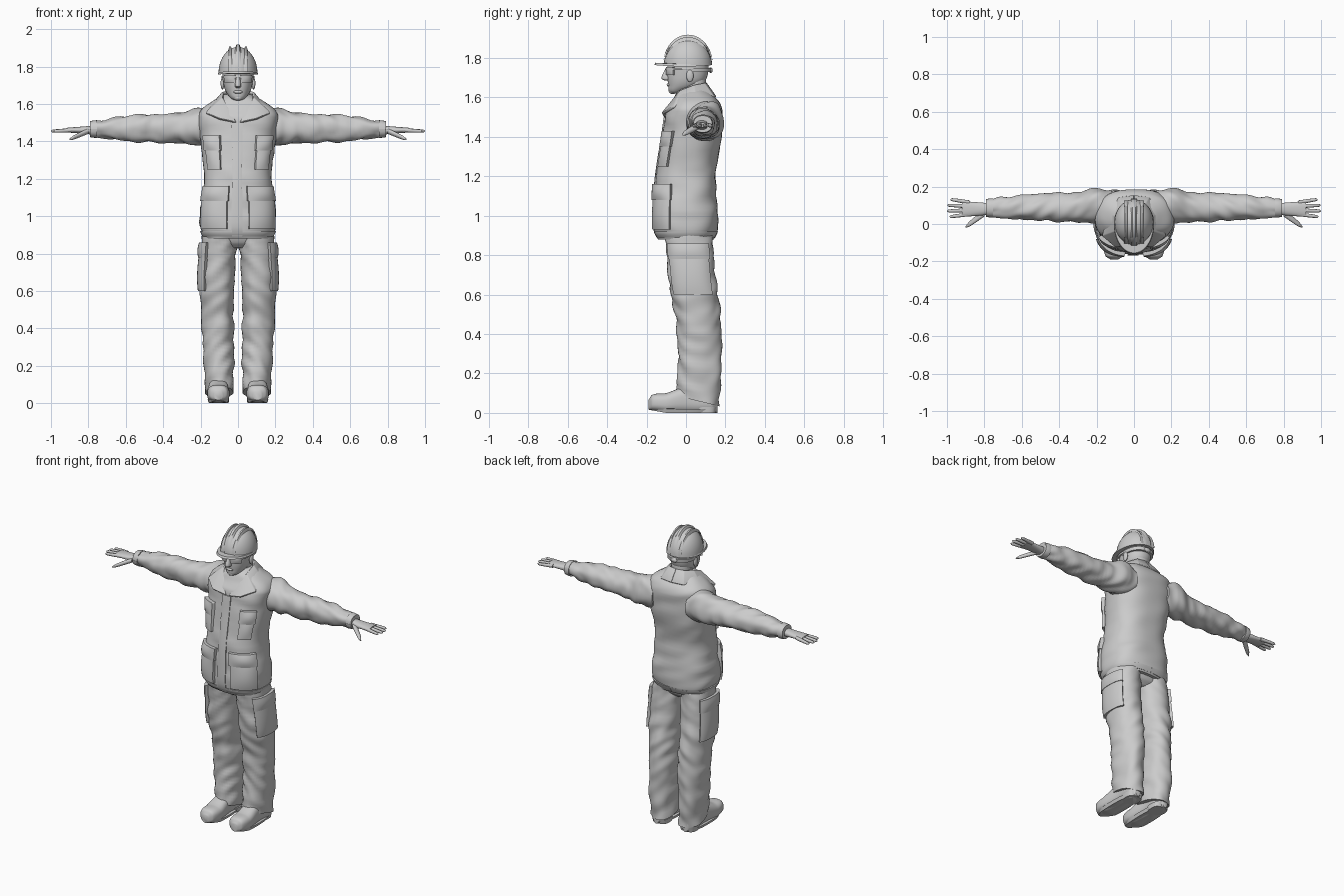
import bpy, bmesh, math
from mathutils import Vector, noise

if "Cube" in bpy.data.objects:
    bpy.data.objects.remove(bpy.data.objects["Cube"], do_unlink=True)

shade = (.6, .6, .6, 1)
grey = bpy.data.materials.new("plain_grey")
grey.use_nodes = True
grey.diffuse_color = shade
grey.node_tree.nodes["Principled BSDF"].inputs["Base Color"].default_value = shade


def finish(name, bm, mirror=False):
    bmesh.ops.recalc_face_normals(bm, faces=bm.faces)
    mesh = bpy.data.meshes.new(name)
    bm.to_mesh(mesh)
    bm.free()
    obj = bpy.data.objects.new(name, mesh)
    bpy.context.collection.objects.link(obj)
    mesh.materials.append(grey)
    bpy.ops.object.select_all(action='DESELECT')
    obj.select_set(True)
    bpy.context.view_layer.objects.active = obj
    bpy.ops.object.shade_smooth_by_angle(angle=math.radians(50))
    if mirror:
        obj.modifiers.new("Mirror", 'MIRROR').use_mirror_merge = False
    return obj


def bridge(bm, loops, closed=False):
    """Fill quads between neighbouring rows of vertices."""
    for low, high in zip(loops, loops[1:]):
        for k in range(len(low) - (not closed)):
            j = (k + 1) % len(low)
            bm.faces.new((low[k], low[j], high[j], high[k]))


def section(rings, t):
    """Hermite-smoothed centre and radii of the cross-section at position t."""
    i = 0
    while i < len(rings) - 2 and t > rings[i + 1][0]:
        i += 1
    before, here, there, after = (Vector(rings[min(max(i + k, 0), len(rings) - 1)])
                                  for k in (-1, 0, 1, 2))
    span = there[0] - here[0]
    u = (t - here[0]) / span
    leave = (there - before) * span / (there[0] - before[0])
    arrive = (after - here) * span / (after[0] - here[0])
    blend = u * u * (3 - 2 * u)
    return (here * (1 - blend) + there * blend
            + leave * u * (1 - u) ** 2 - arrive * u * u * (1 - u))[1:]


def point(rings, axis, t, angle, power, grow=0, wrinkle=0):
    a, b, radius_a, radius_b = section(rings, t)
    c, s = math.cos(angle), math.sin(angle)
    if wrinkle:
        grow += wrinkle * noise.noise(Vector((c, s, t * 16 + c)))
    u = a + (radius_a + grow) * math.copysign(abs(c) ** (2 / power), c)
    v = b + (radius_b + grow) * math.copysign(abs(s) ** (2 / power), s)
    return {'x': (t, u, v), 'y': (u, t, v), 'z': (u, v, t)}[axis]


def loft(name, rings, axis='z', sides=40, steps=6, power=2.2, wrinkle=0, mirror=False, bend=None):
    """Skin a body through rings of (position, two centres, two radii)."""
    bm = bmesh.new()
    places = [p[0] + (q[0] - p[0]) * k / steps for p, q in zip(rings, rings[1:]) for k in range(steps)]
    loops = [[bm.verts.new(point(rings, axis, t, math.tau * k / sides, power, 0, wrinkle))
              for k in range(sides)] for t in places + [rings[-1][0]]]
    bridge(bm, loops, True)
    bm.faces.new(loops[0])
    bm.faces.new(loops[-1])
    if bend:
        for v in bm.verts:
            bend(v.co)
    return finish(name, bm, mirror)


def panel(name, rings, start, end, turn, sweep, depth, axis='z', power=2.5, mirror=False, cells=12):
    """Padded patch that follows a lofted body, centred on an angle in degrees."""
    bm = bmesh.new()
    edge = [0, .001] + [k / cells for k in range(1, cells)] + [.999, 1]
    rows = []
    for u in edge:
        rows.append([])
        for v in edge:
            rim = u in (0, 1) or v in (0, 1)
            puff = depth * (.7 + .3 * math.sin(math.pi * u) * math.sin(math.pi * v))
            angle = math.radians(turn + sweep * (v - .5))
            rows[-1].append(bm.verts.new(point(rings, axis, start + (end - start) * u,
                                               angle, power, -.01 if rim else puff)))
    bridge(bm, rows)
    return finish(name, bm, mirror)


def ball(name, centre, radii, mirror=False, half=False):
    bm = bmesh.new()
    bmesh.ops.create_uvsphere(bm, u_segments=40, v_segments=20, radius=1)
    if half:
        bmesh.ops.bisect_plane(bm, geom=bm.verts[:] + bm.edges[:] + bm.faces[:], plane_co=(0, 0, 0),
                               plane_no=(0, 0, 1), clear_inner=True)
    bmesh.ops.scale(bm, vec=radii, verts=bm.verts)
    bmesh.ops.translate(bm, vec=centre, verts=bm.verts)
    return finish(name, bm, mirror)


def upright(*rows):
    """Rings on the middle plane from (height, depth position, half width, half depth)."""
    return [(z, 0, y, width, depth) for z, y, width, depth in rows]


def footing(*rows):
    """Rings that rest on the ground from (position, half width, height)."""
    return [(y, .105, tall / 2, wide, tall / 2) for y, wide, tall in rows]


# Jacket body with hem, placket and pockets
jacket = upright((.88, 0, .18, .14), (.93, 0, .2, .16), (1.05, 0, .2, .16), (1.2, 0, .18, .15),
                 (1.4, .03, .2, .15), (1.53, .04, .21, .14), (1.58, .05, .19, .12),
                 (1.62, .04, .13, .09), (1.65, .04, .07, .06))
loft("jacket_body", jacket, sides=56, power=2.5, wrinkle=.01)
panel("jacket_hem", jacket, .89, .92, -90, 360, .006, cells=48)
panel("front_placket", jacket, .89, 1.5, -91, 10, .008, cells=24)
for part, low, high, turn, sweep, depth in (("lower_pocket", .93, 1.1, -51, 54, .02),
                                            ("chest_pocket", 1.25, 1.37, -51, 30, .018)):
    panel(part, jacket, low, high, turn, sweep, depth, mirror=True)
    panel(part + "_flap", jacket, high - .02, high + .06, turn, sweep + 4, depth + .008, mirror=True)

# Folded collar
bm = bmesh.new()
neckline = (0, .1, 1.67), (.05, .09, 1.67), (.08, .04, 1.66), (.08, -.03, 1.63), (.01, -.11, 1.5)
fold = (0, .15, 1.6), (.08, .14, 1.6), (.13, .05, 1.6), (.17, -.06, 1.55), (.1, -.12, 1.52)
bridge(bm, [[bm.verts.new(p) for p in side] for side in (neckline, fold)])
collar = finish("collar", bm, True)
solid = collar.modifiers.new("Thickness", 'SOLIDIFY')
solid.thickness, solid.offset = .014, 0
bevel = collar.modifiers.new("Bevel", 'BEVEL')
bevel.width, bevel.segments = .004, 2

# Sleeves and cuffs
sleeve = [(.12, .1, 1.48, .08, .08), (.2, .1, 1.48, .09, .1), (.32, .09, 1.47, .08, .08),
          (.55, .09, 1.47, .07, .07), (.79, .085, 1.465, .045, .04)]
loft("sleeve", sleeve, 'x', steps=12, wrinkle=.014, mirror=True)
panel("sleeve_cuff", sleeve, .755, .79, 0, 360, .004, 'x', 2.2, True, 24)

# Hands with fingers and thumb
loft("palm", [(.77, .08, 1.46, .03, .025), (.82, .08, 1.46, .035, .02), (.92, .08, 1.46, .042, .012)],
     'x', mirror=True)
for k, finger in enumerate(("index", "middle", "ring", "little")):
    side = k - 1.4
    tip = 1 - .007 * side ** 2
    base, end = .082 + .021 * side, .082 + .03 * side
    loft(finger + "_finger", [(.88, base, 1.46, .011, .011), (tip - .01, end, 1.455, .008, .008),
                              (tip, end, 1.455, .003, .003)], 'x', sides=12, mirror=True)
loft("thumb", [(.8, .06, 1.455, .02, .015), (.88, 0, 1.42, .014, .011), (.9, -.015, 1.41, .004, .004)],
     'x', sides=16, mirror=True)

# Trousers with slanted cuffs and thigh pockets
leg = [(.065, .1, .06, .074, .11), (.3, .105, .07, .083, .11), (.5, .11, .06, .088, .115),
       (.65, .113, .035, .093, .12), (.93, .095, .01, .095, .12)]


def slant(co):
    co.z -= .3 * (co.y - .04) * max(0, 1 - co.z / .35)


loft("trouser_leg", leg, steps=12, wrinkle=.013, mirror=True, bend=slant)
loft("trouser_seat", upright((.83, .015, .1, .07), (.86, .015, .17, .1), (.93, .01, .18, .12)))
panel("thigh_pocket", leg, .6, .8, -5, 94, .014, mirror=True)
panel("thigh_pocket_flap", leg, .78, .86, -5, 98, .02, mirror=True)


# Shoes with raised toes
def toe_spring(co):
    co.z += max(0, -.1 - co.y) * .18


loft("shoe", footing((-.19, .02, .05), (-.17, .048, .08), (-.1, .06, .1), (.02, .05, .14),
                     (.13, .05, .13), (.16, .02, .1)), 'y', power=2.6, mirror=True, bend=toe_spring)
loft("shoe_sole", [(0, .105, -.02, .05, .15), (.02, .105, -.017, .058, .17)],
     steps=1, power=2.6, mirror=True, bend=toe_spring)
loft("shoe_heel", [(0, .1, .1, .05, .05), (.03, .1, .1, .053, .058)], steps=1, power=3, mirror=True)

# Neck, head and face
loft("neck", upright((1.5, -.05, .05, .05), (1.62, .03, .06, .066), (1.72, .04, .06, .06)))
loft("head", upright((1.62, -.05, .02, .02), (1.63, -.045, .037, .04), (1.66, -.01, .062, .08),
                     (1.7, .006, .076, .1), (1.79, .01, .086, .105)))
loft("nose", upright((1.685, -.09, .01, .016), (1.695, -.095, .017, .03), (1.75, -.09, .008, .012)), sides=16)
ball("lips", (0, -.087, 1.664), (.024, .011, .009))
ball("chin", (0, -.068, 1.633), (.025, .02, .016))
ball("ear", (.083, .02, 1.71), (.01, .018, .032), True)

# Safety glasses
face = upright((1.7, .008, .08, .102), (1.78, .008, .087, .106))
panel("glasses_lens", face, 1.713, 1.755, -61, 46, .009, mirror=True)
panel("glasses_bridge", face, 1.738, 1.75, -90, 20, .008)
panel("glasses_arm", face, 1.738, 1.75, -12, 55, .006, mirror=True)


# Hard hat: shell, peaked brim, ridges and rear headband
def peak(co):
    co.z -= .6 * co.x ** 2
    if co.y < 0:
        co.y *= 1.22


ball("hat_shell", (0, .01, 1.765), (.104, .122, .14), half=True)
loft("hat_brim", upright((1.764, 0, .108, .132), (1.776, 0, .104, .127)), steps=1, power=2, bend=peak)
for part, x, rise, half_width in (("hat_centre_ridge", 0, .148, .011), ("hat_side_ridge", .042, .136, .007)):
    bm = bmesh.new()
    rows = []
    for k in range(25):
        f = math.pi * k / 24
        reach = .125 * math.sqrt(1 - (x / .11) ** 2)
        rows.append([bm.verts.new((x + across * half_width, .01 - reach * math.cos(f),
                                   1.77 + (rise - sink) * math.sin(f)))
                     for across, sink in ((-1.5, .02), (-.7, 0), (.7, 0), (1.5, .02))])
    bridge(bm, rows)
    finish(part, bm, x > 0)
loft("hat_headband", upright((1.728, .03, .086, .096), (1.75, .03, .088, .098)), steps=1)
ball("headband_knob", (0, .125, 1.738), (.022, .01, .014))
